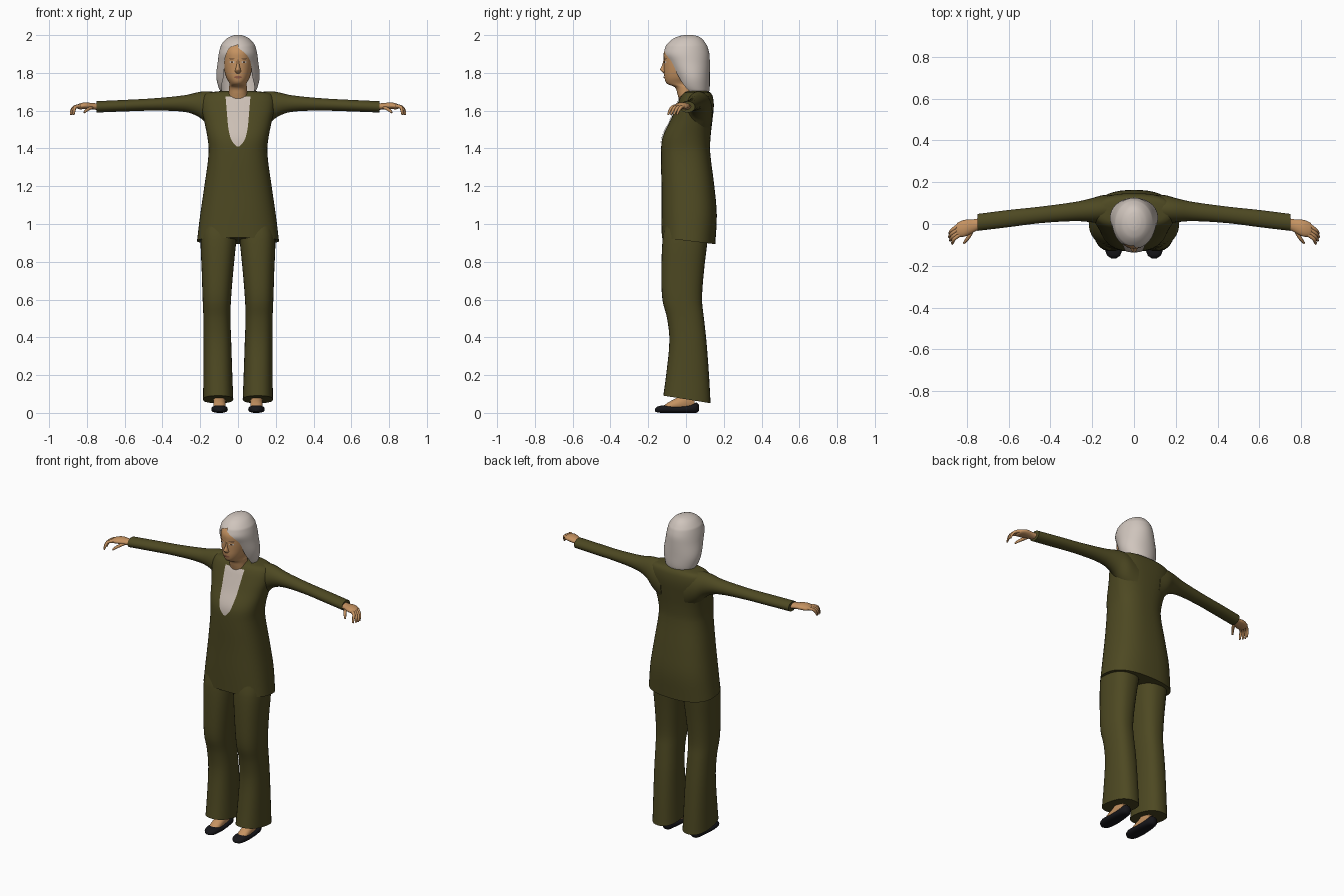
import bpy, bmesh
from math import sin, cos, pi, radians, copysign

cube = bpy.data.objects.get("Cube")
if cube:
    bpy.data.objects.remove(cube)


def material(name, *rgb):
    m = bpy.data.materials.new(name)
    m.use_nodes = True
    m.diffuse_color = (*rgb, 1)
    m.node_tree.nodes["Principled BSDF"].inputs["Base Color"].default_value = (*rgb, 1)
    return m


olive = material("olive cloth", .075, .066, .016)
cream = material("cream blouse", .60, .52, .46)
silver = material("silver hair", .63, .56, .51)
skin = material("skin", .56, .29, .12)
black = material("black leather", .008, .008, .01)
lip = material("lip", .33, .12, .07)
white = material("eye white", .6, .55, .5)
brown = material("brow brown", .10, .05, .025)


def finish(name, mesh, mat, mirror=False):
    mesh.materials.clear()
    mesh.materials.append(mat)
    mesh.shade_smooth()
    mesh.set_sharp_from_angle(angle=radians(50))
    ob = bpy.data.objects.new(name, mesh)
    bpy.context.collection.objects.link(ob)
    if mirror:
        ob.modifiers.new("mirror", "MIRROR")
    return ob


def sample(st, t):
    """Smooth interpolation of cross-sections keyed by their first value."""
    i = max(k for k in range(len(st) - 1) if k == 0 or st[k][0] <= t)
    p, q = st[i], st[i + 1]
    o, r = st[max(i - 1, 0)], st[min(i + 2, len(st) - 1)]
    d = q[0] - p[0]
    u = (t - p[0]) / d
    out = []
    for k in range(1, len(p)):
        m = (q[k] - o[k]) / (q[0] - o[0]) * d
        n = (r[k] - p[k]) / (r[0] - p[0]) * d
        out.append(p[k] + u * m + u * u * (3 * (q[k] - p[k]) - 2 * m - n)
                   + u ** 3 * (2 * (p[k] - q[k]) + m + n))
    return out


def power(v, e):
    return copysign(abs(v) ** e, v)


def loft(name, mat, axis, st, p=2, seg=32, sub=4, warp=None, mirror=False):
    """Skin sections (t, a low, a high, b low, b high[, gap, gap]) along an axis."""
    bm = bmesh.new()
    ts = [a[0] + (b[0] - a[0]) * k / sub for a, b in zip(st, st[1:]) for k in range(sub)]
    rings = []
    for t in ts + [st[-1][0]]:
        a0, a1, b0, b1, *gap = sample(st, t)
        lo, hi = [max(g, 0) for g in gap] or (0, 0)
        ring = []
        for k in range(seg + 1):
            w = lo + (2 * pi - lo - hi) * k / seg
            co = [(a0 + a1) / 2 + (a1 - a0) / 2 * power(sin(w), 2 / p),
                  (b0 + b1) / 2 - (b1 - b0) / 2 * power(cos(w), 2 / p)]
            co.insert("xyz".index(axis), t)
            if warp:
                co = warp(*co)
            ring.append(bm.verts.new(co))
        rings.append(ring)
    for r, s in zip(rings, rings[1:]):
        for k in range(seg):
            bm.faces.new((r[k], r[k + 1], s[k + 1], s[k]))
    bm.faces.new(rings[0])
    bm.faces.new(rings[-1])
    bmesh.ops.remove_doubles(bm, verts=bm.verts, dist=.0002)
    bmesh.ops.recalc_face_normals(bm, faces=bm.faces)
    mesh = bpy.data.meshes.new(name)
    bm.to_mesh(mesh)
    bm.free()
    return finish(name, mesh, mat, mirror)


def patch(name, mat, rows, st, p, lift=.003, mirror=False, cols=8, sub=4):
    """Thin panel of rows (z, x low, x high) laid on the front of a loft."""
    bm = bmesh.new()
    grid = []
    n = (len(rows) - 1) * sub
    for j in range(n + 1):
        z = rows[0][0] + (rows[-1][0] - rows[0][0]) * j / n
        x0, x1 = sample(rows, z)
        a0, a1, b0, b1 = sample(st, z)
        line = []
        for k in range(cols + 1):
            x = x0 + (x1 - x0) * k / cols
            bulge = max(0, 1 - abs(2 * x / (a1 - a0)) ** p) ** (1 / p)
            line.append(bm.verts.new((x, (b0 + b1) / 2 - (b1 - b0) / 2 * bulge - lift, z)))
        grid.append(line)
    for r, s in zip(grid, grid[1:]):
        for k in range(cols):
            bm.faces.new((r[k], r[k + 1], s[k + 1], s[k]))
    mesh = bpy.data.meshes.new(name)
    bm.to_mesh(mesh)
    bm.free()
    return finish(name, mesh, mat, mirror)


def oval(x, z, w, h):
    return [(z + h * k / 3, x - w * (1 - k * k / 9) ** .5, x + w * (1 - k * k / 9) ** .5)
            for k in range(-3, 4)]


def hem(base, slope):
    """Tilt the lower edge so that it hangs lower at the back."""
    return lambda x, y, z: (x, y, z - slope * y * max(0, 1 - (z - base) / .15))


# Tunic with a flared hem and shoulders
tunic = [(.912, -.217, .217, -.128, .155), (1.05, -.2, .2, -.13, .163),
         (1.2, -.178, .178, -.13, .15), (1.38, -.155, .155, -.132, .128),
         (1.46, -.162, .162, -.124, .13), (1.55, -.18, .18, -.082, .14),
         (1.62, -.195, .195, -.052, .147), (1.67, -.19, .19, -.03, .143),
         (1.695, -.16, .16, -.01, .13), (1.705, -.08, .08, .01, .11)]
loft("tunic", olive, "z", tunic, p=2.5, seg=48, warp=hem(.912, .12))
patch("blouse_front", cream, [(1.41, -.006, .006), (1.44, -.033, .033), (1.5, -.05, .05),
                              (1.58, -.058, .058), (1.675, -.066, .066)], tunic, 2.5, .005)

# Sleeves
loft("sleeve", olive, "x", [
    (.08, .0, .14, 1.46, 1.69), (.15, .0, .138, 1.51, 1.702), (.2, .008, .124, 1.562, 1.7),
    (.28, .014, .106, 1.593, 1.682), (.45, .004, .083, 1.6, 1.665),
    (.6, -.015, .067, 1.596, 1.657), (.75, -.033, .048, 1.59, 1.65)], seg=24, mirror=True)

# Trouser legs
loft("trouser_leg", olive, "z", [
    (.072, .025, .185, -.12, .13), (.2, .03, .183, -.105, .122), (.38, .036, .182, -.088, .108),
    (.5, .04, .183, -.1, .095), (.6, .037, .187, -.125, .085), (.75, .025, .192, -.13, .095),
    (.92, .008, .198, -.124, .115), (1, .0, .19, -.11, .12)],
    p=2.4, warp=hem(.072, .16), mirror=True)

# Feet and pumps
loft("foot", skin, "y", [
    (-.13, .075, .122, .012, .03), (-.09, .066, .13, .01, .058), (-.04, .066, .13, .01, .085),
    (.01, .068, .128, .01, .13), (.045, .075, .12, .015, .13)], seg=20, mirror=True)
loft("shoe", black, "y", [
    (-.165, .085, .108, .008, .022), (-.15, .066, .128, .002, .034), (-.11, .055, .14, 0, .04),
    (-.05, .056, .14, 0, .034), (.02, .063, .134, 0, .042), (.055, .07, .126, 0, .055),
    (.068, .085, .112, .01, .045)], p=2.5, seg=24, mirror=True)

# Hands: palm plus bent, tapered fingers
loft("palm", skin, "x", [
    (.73, -.02, .03, 1.603, 1.638), (.77, -.04, .022, 1.606, 1.64),
    (.81, -.06, .02, 1.608, 1.644), (.845, -.06, .006, 1.608, 1.636),
    (.852, -.05, -.005, 1.615, 1.63)], seg=20, mirror=True)
curve = bpy.data.curves.new("finger_paths", "CURVE")
curve.dimensions = "3D"
curve.bevel_depth = .009
curve.bevel_resolution = 2
curve.use_fill_caps = True
paths = [[(.835, y, 1.624), (.862, y - .018, 1.624), (.882 - drop, y - .035, 1.604),
          (.884 - drop, y - .044, 1.578)]
         for y, drop in ((-.004, .0), (-.02, -.001), (-.036, .004), (-.051, .014))]
paths.append([(.77, -.02, 1.62), (.785, -.052, 1.612), (.803, -.078, 1.602), (.815, -.092, 1.59)])
for path in paths:
    sp = curve.splines.new("NURBS")
    sp.points.add(len(path) - 1)
    sp.use_endpoint_u = True
    sp.order_u = 3
    sp.resolution_u = 3
    for pt, co, rad in zip(sp.points, path, (1.15, 1.05, .9, .55)):
        pt.co = (*co, 1)
        pt.radius = rad
helper = bpy.data.objects.new("finger_paths", curve)
finger_mesh = bpy.data.meshes.new_from_object(helper)
bpy.data.objects.remove(helper)
finish("fingers", finger_mesh, skin, True)

# Head and neck
head = [(1.63, -.06, .06, -.03, .08), (1.69, -.05, .05, -.046, .06), (1.725, -.048, .048, -.06, .06),
        (1.742, -.045, .045, -.1, .065), (1.775, -.062, .062, -.114, .08),
        (1.82, -.074, .074, -.117, .1), (1.87, -.078, .078, -.118, .105),
        (1.915, -.077, .077, -.115, .1), (1.955, -.06, .06, -.082, .08),
        (1.98, -.03, .03, -.03, .05)]
loft("head", skin, "z", head, p=2.2)
loft("nose", skin, "z", [
    (1.798, -.01, .01, -.12, -.09), (1.808, -.017, .017, -.13, -.09),
    (1.818, -.014, .014, -.137, -.09), (1.84, -.009, .009, -.127, -.09),
    (1.872, -.007, .007, -.118, -.09)], seg=16)
patch("lips", lip, oval(0, 1.777, .021, .007), head, 2.2, .004)
patch("eye", white, oval(.032, 1.857, .013, .006), head, 2.2, .002, True)
patch("iris", brown, oval(.032, 1.857, .006, .006), head, 2.2, .003, True)
patch("eyebrow", brown, oval(.033, 1.874, .016, .0025), head, 2.2, .002, True)

# Bobbed hair, open around the face with a side-swept fringe
loft("hair", silver, "z", [
    (1.685, -.08, .08, .005, .118, 1.2, 1.2), (1.715, -.1, .1, -.035, .125, 1.05, 1.05),
    (1.78, -.115, .115, -.062, .126, .72, .72), (1.86, -.107, .107, -.1, .126, .66, .72),
    (1.9, -.102, .102, -.118, .124, .42, .65), (1.935, -.094, .094, -.11, .115, .0, .45),
    (1.95, -.088, .088, -.102, .108, 0, 0), (1.98, -.062, .062, -.07, .085, 0, 0),
    (1.995, -.035, .035, -.035, .06, 0, 0), (2, -.015, .015, -.01, .035, 0, 0)], seg=40)
